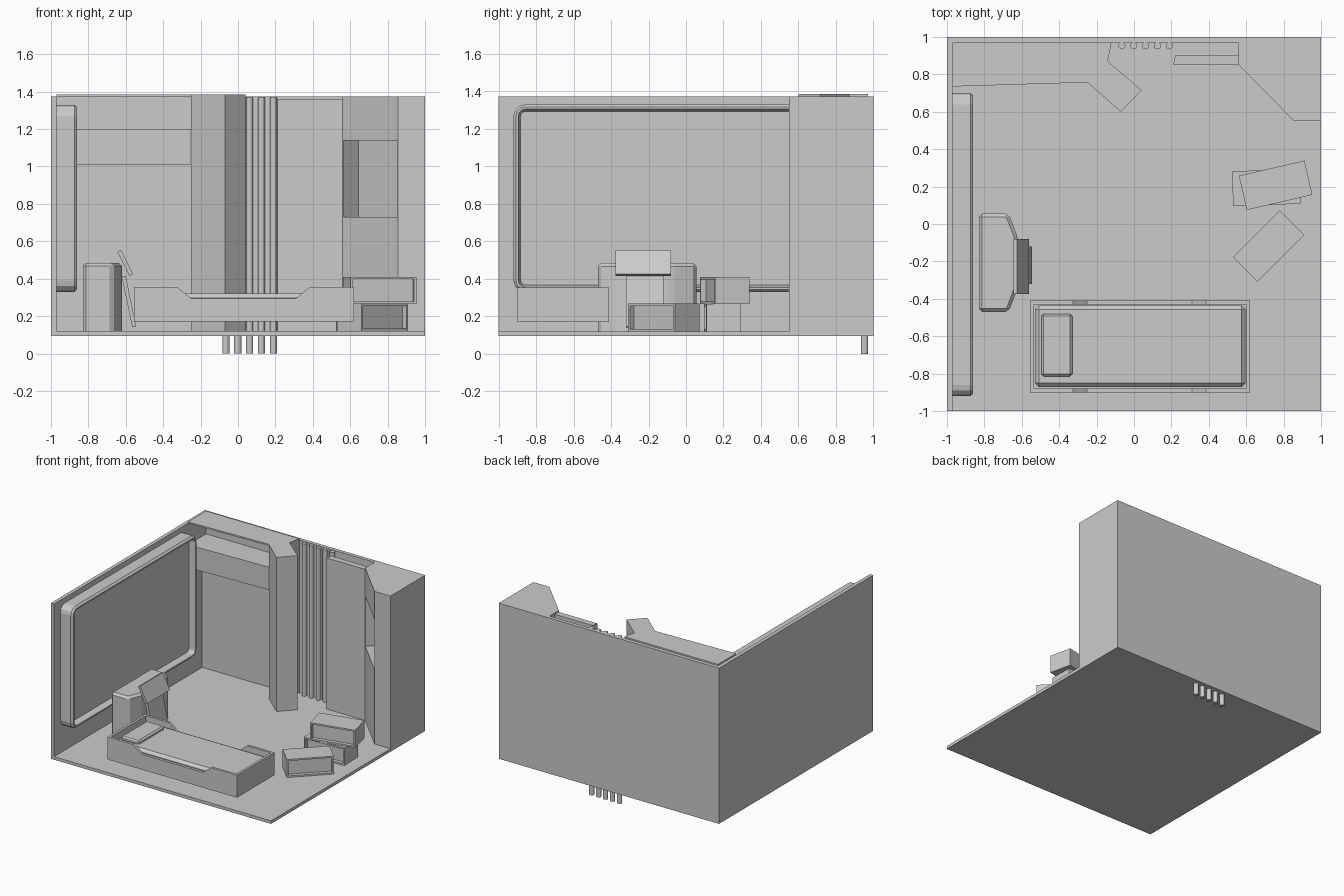
import bpy, bmesh, math
from mathutils import Matrix, Vector

if "Cube" in bpy.data.objects:
    bpy.data.objects.remove(bpy.data.objects["Cube"])


def finish(name, bm, matrix=None):
    bmesh.ops.recalc_face_normals(bm, faces=bm.faces)
    if matrix:
        bm.transform(matrix)
    me = bpy.data.meshes.new(name)
    bm.to_mesh(me)
    bm.free()
    ob = bpy.data.objects.new(name, me)
    bpy.context.collection.objects.link(ob)
    return ob


def loft(name, loops, cap=True):
    bm = bmesh.new()
    rings = [[bm.verts.new(p) for p in lp] for lp in loops]
    n = len(rings[0])
    for a, b in zip(rings, rings[1:]):
        for i in range(n):
            j = (i + 1) % n
            bm.faces.new((a[i], a[j], b[j], b[i]))
    if cap:
        bm.faces.new(rings[0][::-1])
        bm.faces.new(rings[-1])
    return finish(name, bm)


def prism(name, pts, a, b, axis='Z'):
    put = (lambda p, t: (p[0], p[1], t)) if axis == 'Z' else (lambda p, t: (p[0], t, p[1]))
    return loft(name, [[put(p, t) for p in pts] for t in (a, b)])


def box(name, x0, x1, y0, y1, z0, z1):
    return prism(name, [(x0, y0), (x1, y0), (x1, y1), (x0, y1)], z0, z1)


def bevel(ob, width, segments=1, keep_bottom=True):
    bm = bmesh.new()
    bm.from_mesh(ob.data)
    low = min(v.co.z for v in bm.verts) + 1e-4
    edges = [e for e in bm.edges if not (keep_bottom and all(v.co.z < low for v in e.verts))]
    bmesh.ops.bevel(bm, geom=edges, offset=width, segments=segments, profile=0.5, affect='EDGES')
    bm.to_mesh(ob.data)
    bm.free()


def crate(name, x, y, z0, z1, length, depth, angle):
    bm = bmesh.new()
    bmesh.ops.create_cube(bm, size=1)
    bm.transform(Matrix.Diagonal((length, depth, z1 - z0, 1)))
    bm.normal_update()
    front = [f for f in bm.faces if f.normal.y < -0.9]
    bmesh.ops.inset_individual(bm, faces=front, thickness=0.018, depth=0)
    bmesh.ops.inset_individual(bm, faces=front, thickness=0, depth=-0.03)
    place = Matrix.Translation((x, y, (z0 + z1) / 2)) @ Matrix.Rotation(math.radians(angle), 4, 'Z')
    return finish(name, bm, place)


# Room shell
box("floor", -1, 1, -1, 1, 0.095, 0.12)
box("left_wall", -1, -0.97, -1, 0.97, 0.12, 1.373)
box("back_wall", -1, 1, 0.97, 1, 0.12, 1.373)


# Wall screen with a rounded rim
def rounded(x, inset, r=0.06, seg=3):
    y0, y1, z0, z1 = -0.92 + inset, 0.70 - inset, 0.33 + inset, 1.33 - inset
    r -= inset
    out = []
    for k, (cy, cz) in enumerate([(y1 - r, z1 - r), (y0 + r, z1 - r), (y0 + r, z0 + r), (y1 - r, z0 + r)]):
        for i in range(seg + 1):
            t = math.pi / 2 * (k + i / seg)
            out.append((x, cy + r * math.cos(t), cz + r * math.sin(t)))
    return out


loft("wall_screen", [rounded(x, i) for x, i in
                     [(-0.97, 0), (-0.875, 0), (-0.86, 0.013), (-0.86, 0.025), (-0.91, 0.038)]])

# Alcove: canopy, shelf box and recessed panel
alcove = [(-0.97, 0.735), (-0.25, 0.757), (-0.25, 0.97), (-0.97, 0.97)]
prism("alcove_canopy", alcove, 1.373, 1.385)
prism("alcove_shelf", alcove, 1.01, 1.197)
box("alcove_panel", -0.97, -0.25, 0.92, 0.97, 0.12, 1.01)

# Angled column
prism("angled_column", [(-0.25, 0.757), (-0.07, 0.60), (0.04, 0.715), (-0.14, 0.87),
                        (-0.12, 0.97), (-0.25, 0.97)], 0.12, 1.385)

# Wall pipes running through the floor
for i in range(5):
    bm = bmesh.new()
    bmesh.ops.create_cone(bm, cap_ends=True, segments=12, radius1=0.019, radius2=0.019, depth=1.37)
    finish(f"pipe_{i + 1}", bm, Matrix.Translation((-0.065 + i * 0.0635, 0.953, 0.685)))

# Door leaf
prism("door", [(0.21, 0.85), (0.56, 0.85), (0.56, 0.90), (0.22, 0.90)], 0.12, 1.36)

# Corner cabinet with a niche in the diagonal face
cabinet = prism("corner_cabinet", [(0.56, 0.975), (0.56, 0.85), (0.855, 0.55), (1.0, 0.55), (1.0, 0.975)],
                0.12, 1.373)
cutter = prism("niche_cutter", [(0.463, 0.747), (0.643, 0.927), (0.932, 0.633), (0.752, 0.453)], 0.73, 1.14)
cutter.hide_render = True
cutter.hide_viewport = True
mod = cabinet.modifiers.new("niche", 'BOOLEAN')
mod.operation = 'DIFFERENCE'
mod.object = cutter
mod.solver = 'EXACT'
bpy.context.view_layer.update()
mesh = bpy.data.meshes.new_from_object(cabinet.evaluated_get(bpy.context.evaluated_depsgraph_get()))
cabinet.modifiers.clear()
cabinet.data = mesh
bpy.data.objects.remove(cutter)

# Bed: boards with dipped sides, base, mattress, pillow
side = [(-0.555, 0.17), (0.62, 0.17), (0.62, 0.355), (0.385, 0.355), (0.31, 0.295),
        (-0.25, 0.295), (-0.325, 0.355), (-0.555, 0.355)]
prism("bed_side_front", side, -0.90, -0.88, 'Y')
prism("bed_side_back", side, -0.43, -0.41, 'Y')
box("bed_head_board", -0.555, -0.535, -0.88, -0.43, 0.17, 0.355)
box("bed_foot_board", 0.60, 0.62, -0.88, -0.43, 0.17, 0.355)
box("bed_base", -0.535, 0.60, -0.88, -0.43, 0.17, 0.24)
bevel(box("mattress", -0.53, 0.597, -0.872, -0.435, 0.24, 0.32), 0.022)
bevel(box("pillow", -0.495, -0.33, -0.815, -0.48, 0.31, 0.345), 0.012)

# Console with two tilted screens
console = prism("console", [(-0.83, -0.47), (-0.67, -0.47), (-0.62, -0.34), (-0.62, -0.075),
                            (-0.67, 0.055), (-0.83, 0.055)], 0.12, 0.485)
bevel(console, 0.018)
prism("upper_screen", [(-0.645, 0.545), (-0.58, 0.415), (-0.562, 0.425), (-0.625, 0.553)], -0.375, -0.08, 'Y')
prism("lower_screen", [(-0.622, 0.41), (-0.565, 0.14), (-0.545, 0.145), (-0.60, 0.415)], -0.32, -0.12, 'Y')

# Storage crates
crate("crate_front", 0.72, -0.118, 0.12, 0.268, 0.354, 0.184, 45)
crate("crate_bottom", 0.707, 0.195, 0.12, 0.265, 0.36, 0.186, 2)
crate("crate_top", 0.757, 0.207, 0.265, 0.41, 0.36, 0.188, 13)
